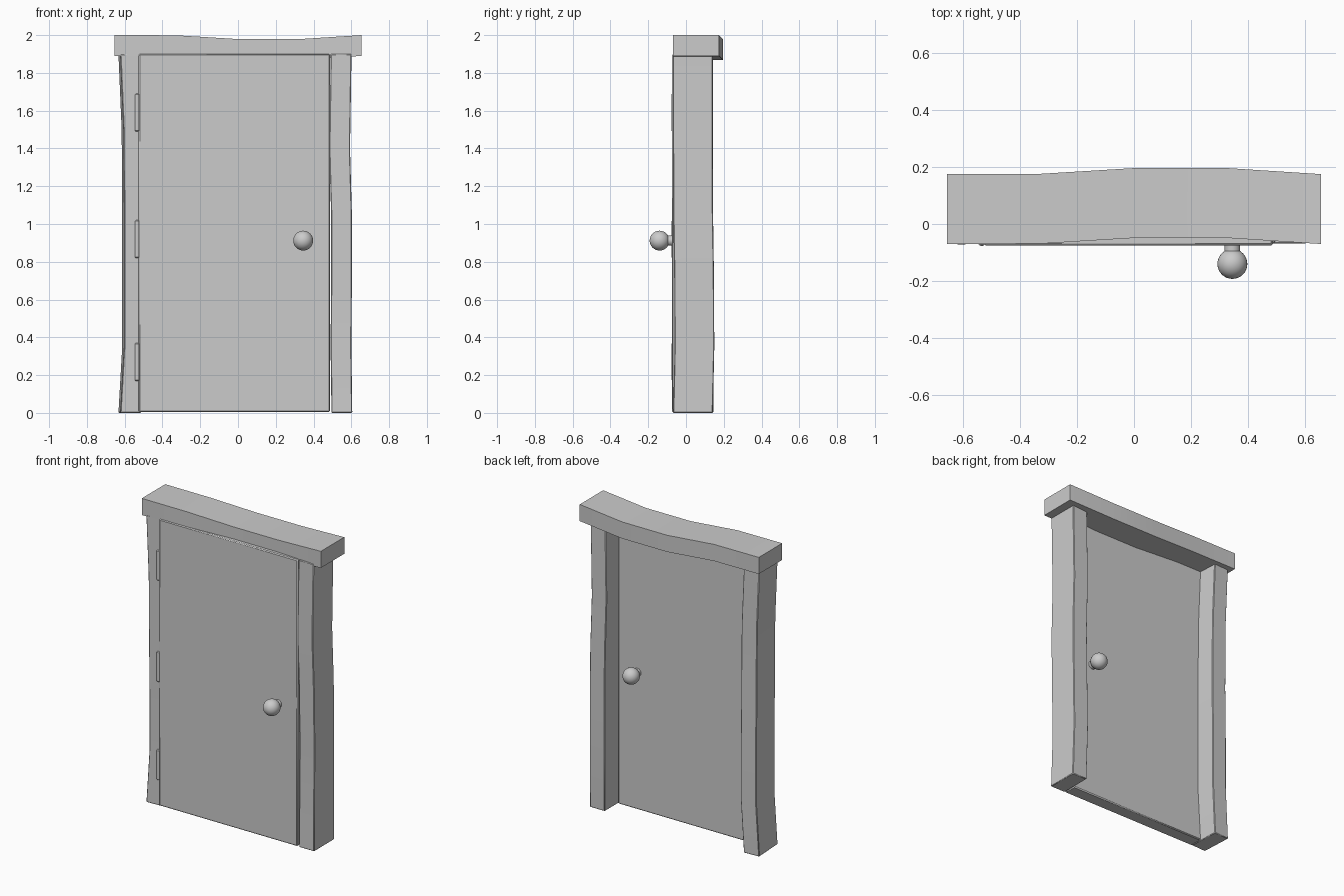
import bpy, bmesh, math
from mathutils import Matrix, Vector

if "Cube" in bpy.data.objects:
    bpy.data.objects.remove(bpy.data.objects["Cube"])


def finish(name, bm, bevel=0.0, angle=35):
    bmesh.ops.recalc_face_normals(bm, faces=bm.faces)
    me = bpy.data.meshes.new(name)
    bm.to_mesh(me)
    bm.free()
    ob = bpy.data.objects.new(name, me)
    bpy.context.collection.objects.link(ob)
    if bevel:
        mod = ob.modifiers.new("bevel", 'BEVEL')
        mod.width, mod.segments, mod.limit_method = bevel, 1, 'ANGLE'
        mod.angle_limit = math.radians(40)
    bpy.ops.object.select_all(action='DESELECT')
    bpy.context.view_layer.objects.active = ob
    ob.select_set(True)
    bpy.ops.object.shade_smooth_by_angle(angle=math.radians(angle))
    return ob


def beam(name, sections, bevel=0.004):
    """Loft four-cornered sections into a closed, slightly crooked beam."""
    bm = bmesh.new()
    rings = [[bm.verts.new(p) for p in s] for s in sections]
    for a, b in zip(rings, rings[1:]):
        for i in range(4):
            j = (i + 1) % 4
            bm.faces.new((a[i], a[j], b[j], b[i]))
    bm.faces.new(rings[0])
    bm.faces.new(rings[-1])
    return finish(name, bm, bevel)


CORNERS = [(-1, -1), (1, -1), (1, 1), (-1, 1)]


def post(name, path, yaw):
    sections = []
    for z, cx, cy in path:
        turn = Matrix.Rotation(yaw, 3, 'Z')
        sections.append([turn @ Vector((sx * 0.055, sy * 0.105, 0)) + Vector((cx, cy, z))
                         for sx, sy in CORNERS])
    return beam(name, sections)


# crooked side posts
post("left_post", [(0, -0.573, 0.037), (0.35, -0.553, 0.041), (0.7, -0.553, 0.041),
                   (1.05, -0.553, 0.036), (1.5, -0.556, 0.036), (1.9, -0.573, 0.036)], 0.05)
post("right_post", [(0, 0.55, 0.037), (0.35, 0.545, 0.045), (0.7, 0.548, 0.043),
                    (1.05, 0.548, 0.038), (1.4, 0.538, 0.036), (1.9, 0.546, 0.036)], 0.0)

# sagging lintel
beam("lintel", [[(x, 0.0525 + d + sy * 0.1225, 1.945 - d + sz * 0.055) for sy, sz in CORNERS]
                for x, d in [(-0.655, 0), (-0.328, 0.001), (0, 0.021), (0.328, 0.021), (0.655, 0)]],
     0)

# door slab
bm = bmesh.new()
bmesh.ops.create_cube(bm, size=1)
bmesh.ops.scale(bm, vec=(1.013, 0.09, 1.895), verts=bm.verts)
bmesh.ops.translate(bm, vec=(-0.0195, -0.03, 0.952), verts=bm.verts)
finish("door", bm, 0.006)

# hinge pins with tapered ends
for name, z in [("lower", 0.27), ("middle", 0.92), ("upper", 1.59)]:
    bm = bmesh.new()
    bmesh.ops.create_cone(bm, cap_ends=True, segments=16, radius1=0.0125, radius2=0.0125,
                          depth=0.2, matrix=Matrix.Translation((-0.534, -0.065, z)))
    finish(name + "_hinge", bm, 0.005)

# knobs with stems on both faces of the door
for name, side in [("front", -1), ("back", 1)]:
    y = -0.03 + side * 0.11
    bm = bmesh.new()
    bmesh.ops.create_uvsphere(bm, u_segments=32, v_segments=16, radius=0.0525,
                              matrix=Matrix.Translation((0.345, y, 0.912)))
    finish(name + "_knob", bm)
    bm = bmesh.new()
    bmesh.ops.create_cone(bm, cap_ends=True, segments=24, radius1=0.027, radius2=0.027, depth=0.08,
                          matrix=Matrix.Translation((0.345, y - side * 0.045, 0.912))
                          @ Matrix.Rotation(math.pi / 2, 4, 'X'))
    finish(name + "_knob_stem", bm)
